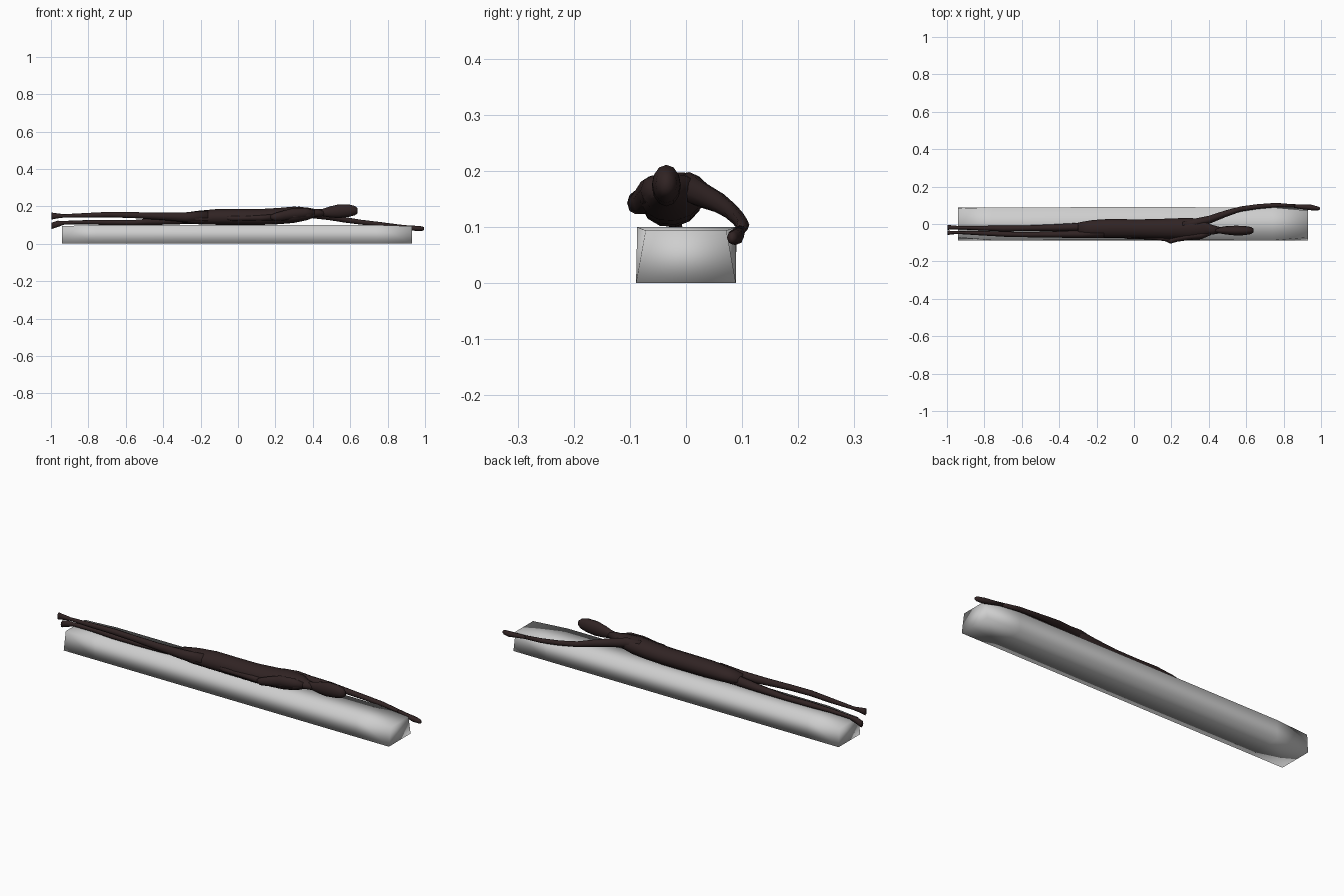
import bpy, bmesh, math
from mathutils import Vector


def material(name, rgb):
    m = bpy.data.materials.new(name)
    m.diffuse_color = (*rgb, 1)
    return m


STONE = material("pale_grey", (0.62, 0.62, 0.62))
SKIN = material("dark_brown", (0.030, 0.017, 0.017))


def finish(name, bm, mat):
    bmesh.ops.recalc_face_normals(bm, faces=bm.faces)
    me = bpy.data.meshes.new(name)
    bm.to_mesh(me)
    bm.free()
    me.materials.append(mat)
    for p in me.polygons:
        p.use_smooth = True
    ob = bpy.data.objects.new(name, me)
    bpy.context.collection.objects.link(ob)
    return ob


def skin_rings(bm, rings):
    n = len(rings[0])
    for a, b in zip(rings, rings[1:]):
        for i in range(n):
            j = (i + 1) % n
            bm.faces.new((a[i], a[j], b[j], b[i]))
    bm.faces.new(rings[0])
    bm.faces.new(rings[-1])


# Oval cross-sections (x, y, z, half width, half height) lofted along x
def loft(name, sections, sides=10, tilt=0):
    bm = bmesh.new()
    rings = []
    for x, y, z, w, h in sections:
        ring = []
        for i in range(sides):
            a = 2 * math.pi * i / sides
            u, v = w * math.cos(a), h * math.sin(a)
            ring.append(bm.verts.new((x, y + u * math.cos(tilt) - v * math.sin(tilt),
                                      z + u * math.sin(tilt) + v * math.cos(tilt))))
        rings.append(ring)
    skin_rings(bm, rings)
    return finish(name, bm, SKIN)


# Slab: long block, ends slightly narrowed and the top edge lowered there
bm = bmesh.new()
rings = []
for x, front, back, top in [(-0.94, -0.072, 0.083, 0.094), (-0.76, -0.087, 0.089, 0.1),
                            (0, -0.086, 0.09, 0.1), (0.74, -0.087, 0.089, 0.1),
                            (0.93, -0.072, 0.072, 0.094)]:
    rings.append([bm.verts.new(c) for c in
                  [(x, -0.089, 0), (x, 0.089, 0), (x, back, top), (x, front, top)]])
skin_rings(bm, rings)
finish("slab", bm, STONE)

# Torso from hips to neck, rolled so the far shoulder is higher
loft("torso", [(-0.30, -0.028, 0.138, 0.036, 0.026), (-0.22, -0.026, 0.140, 0.048, 0.036),
               (-0.12, -0.024, 0.143, 0.052, 0.042), (0.0, -0.025, 0.143, 0.050, 0.043),
               (0.12, -0.026, 0.143, 0.053, 0.043), (0.22, -0.025, 0.148, 0.056, 0.044),
               (0.30, -0.025, 0.155, 0.058, 0.044), (0.37, -0.025, 0.160, 0.050, 0.034),
               (0.41, -0.030, 0.164, 0.028, 0.022), (0.47, -0.034, 0.166, 0.015, 0.017)],
     12, 0.15)

# Neck and head
loft("head", [(0.40, -0.030, 0.165, 0.016, 0.016), (0.455, -0.034, 0.167, 0.016, 0.020),
              (0.49, -0.034, 0.170, 0.022, 0.029), (0.54, -0.035, 0.174, 0.026, 0.037),
              (0.59, -0.035, 0.177, 0.025, 0.034), (0.625, -0.035, 0.177, 0.019, 0.025),
              (0.64, -0.035, 0.176, 0.009, 0.013)], 12)

# Far arm stretched past the head, hand hanging over the slab end
loft("stretched_arm", [(0.26, -0.004, 0.172, 0.020, 0.024), (0.33, 0.006, 0.172, 0.024, 0.026),
                       (0.40, 0.022, 0.160, 0.022, 0.024), (0.49, 0.055, 0.145, 0.018, 0.019),
                       (0.57, 0.080, 0.128, 0.014, 0.015), (0.66, 0.093, 0.115, 0.013, 0.013),
                       (0.76, 0.101, 0.104, 0.012, 0.012), (0.86, 0.096, 0.094, 0.009, 0.009)], 8)
loft("stretched_hand", [(0.85, 0.097, 0.095, 0.009, 0.009), (0.91, 0.091, 0.087, 0.013, 0.011),
                        (0.95, 0.088, 0.082, 0.015, 0.014), (0.985, 0.083, 0.081, 0.010, 0.012),
                        (0.995, 0.082, 0.080, 0.005, 0.007)], 8)

# Near arm folded at the side with a protruding elbow
loft("near_upper_arm", [(0.41, -0.048, 0.165, 0.012, 0.014), (0.36, -0.060, 0.165, 0.021, 0.027),
                        (0.29, -0.066, 0.160, 0.020, 0.030), (0.23, -0.078, 0.148, 0.017, 0.025),
                        (0.195, -0.090, 0.143, 0.015, 0.020), (0.175, -0.088, 0.142, 0.008, 0.010)], 8)
loft("near_forearm", [(0.20, -0.084, 0.142, 0.013, 0.016), (0.12, -0.074, 0.138, 0.012, 0.015),
                      (0.03, -0.070, 0.136, 0.010, 0.012), (-0.03, -0.068, 0.136, 0.012, 0.014),
                      (-0.08, -0.064, 0.138, 0.007, 0.008)], 8)

# Near leg held above the slab
loft("near_leg", [(-0.16, -0.052, 0.145, 0.024, 0.032), (-0.28, -0.054, 0.142, 0.021, 0.026),
                  (-0.42, -0.056, 0.147, 0.017, 0.019), (-0.56, -0.057, 0.153, 0.014, 0.016),
                  (-0.68, -0.055, 0.156, 0.014, 0.015), (-0.80, -0.050, 0.152, 0.012, 0.013),
                  (-0.93, -0.046, 0.149, 0.008, 0.009), (-0.97, -0.046, 0.149, 0.009, 0.014),
                  (-0.998, -0.047, 0.148, 0.012, 0.019)], 8)

# Far leg resting on the slab
loft("far_leg", [(-0.16, -0.010, 0.140, 0.026, 0.034), (-0.28, -0.016, 0.132, 0.023, 0.027),
                 (-0.42, -0.020, 0.120, 0.019, 0.019), (-0.56, -0.022, 0.113, 0.015, 0.014),
                 (-0.70, -0.024, 0.114, 0.016, 0.014), (-0.82, -0.022, 0.115, 0.012, 0.011),
                 (-0.93, -0.020, 0.112, 0.009, 0.010), (-0.965, -0.019, 0.106, 0.011, 0.017),
                 (-0.998, -0.018, 0.095, 0.013, 0.017)], 8)
